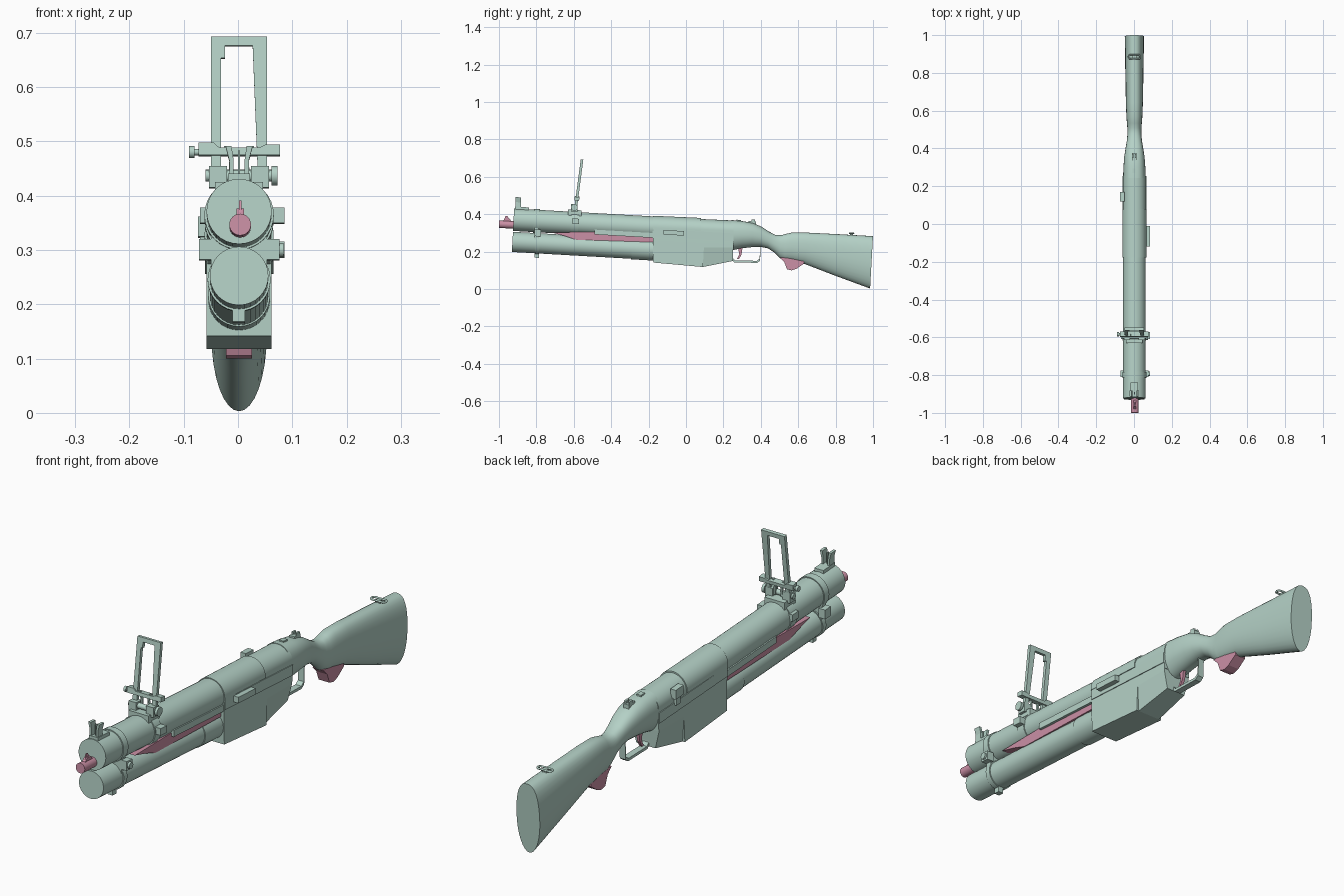
import bpy, bmesh, math
from mathutils import Vector, Matrix

TILT = -0.057          # the bore drops slightly towards the butt
CX = 0.002

def material(name, rgb):
    m = bpy.data.materials.new(name)
    m.diffuse_color = (*rgb, 1)
    return m

GREEN = material("pale green", (0.46, 0.64, 0.57))
PINK = material("dusty pink", (0.60, 0.28, 0.38))

def make(name, verts, faces, mat=GREEN, smooth=0):
    me = bpy.data.meshes.new(name)
    me.from_pydata(verts, [], faces)
    bm = bmesh.new()
    bm.from_mesh(me)
    bmesh.ops.recalc_face_normals(bm, faces=bm.faces)
    bm.to_mesh(me)
    bm.free()
    me.materials.append(mat)
    ob = bpy.data.objects.new(name, me)
    bpy.context.collection.objects.link(ob)
    if smooth:
        bpy.ops.object.select_all(action='DESELECT')
        ob.select_set(True)
        bpy.context.view_layer.objects.active = ob
        bpy.ops.object.shade_smooth_by_angle(angle=math.radians(smooth))
    return ob

def loft(name, rings, mat=GREEN, smooth=0, closed=False):
    n, k = len(rings[0]), len(rings)
    verts = [v for r in rings for v in r]
    faces = [(i*n+j, i*n+(j+1) % n, (i+1) % k*n+(j+1) % n, (i+1) % k*n+j)
             for i in range(k if closed else k-1) for j in range(n)]
    if not closed:
        faces += [tuple(range(n)), tuple(range((k-1)*n, k*n))]
    return make(name, verts, faces, mat, smooth)

def side(name, pts, x0, x1, mat=GREEN):
    """(y, z) profile extruded across x"""
    return loft(name, [[(x, y, z) for y, z in pts] for x in (x0, x1)], mat)

def front(name, pts, y0, y1, lean=TILT, mat=GREEN, smooth=0):
    """(x, z) profile extruded along y; lean lowers the far end"""
    return loft(name, [[(x, y, z+lean*(y-y0)) for x, z in pts] for y in (y0, y1)], mat, smooth)

def box(name, x, y, z, mat=GREEN):
    """box from (lo, hi) ranges, sheared along the bore"""
    return front(name, [(x[0], z[0]), (x[1], z[0]), (x[1], z[1]), (x[0], z[1])], *y, mat=mat)

def rod(name, a, b, r, r2=None, mat=GREEN, n=32):
    a, b = Vector(a), Vector(b)
    q = (b-a).to_track_quat('Z', 'Y')
    ring = lambda c, r: [c + q @ Vector((r*math.cos(t*math.tau/n), r*math.sin(t*math.tau/n), 0)) for t in range(n)]
    return loft(name, [ring(a, r), ring(b, r2 or r)], mat, 40)

def loop(name, path, r, closed=True):
    cu = bpy.data.curves.new(name, 'CURVE')
    cu.dimensions = '3D'
    cu.bevel_depth, cu.bevel_resolution = r, 2
    sp = cu.splines.new('POLY')
    sp.points.add(len(path)-1)
    for p, c in zip(sp.points, path):
        p.co = (*c, 1)
    sp.use_cyclic_u = closed
    cu.materials.append(GREEN)
    ob = bpy.data.objects.new(name, cu)
    bpy.context.collection.objects.link(ob)

def along(name, y0, y1, z, r, **kw):
    """rod along the bore; z is the height at the muzzle (y = -0.92)"""
    h = lambda y: z + TILT*(y+0.92)
    return rod(name, (CX, y0, h(y0)), (CX, y1, h(y1)), r, **kw)

# barrel, magazine tube and collars
along("barrel", -0.922, 0.0, 0.371, 0.060)
along("magazine_tube", -0.928, -0.1, 0.252, 0.054)
along("magazine_collar", -0.29, -0.15, 0.252, 0.057)
along("barrel_band_upper", -0.815, -0.785, 0.371, 0.064)
along("barrel_band_lower", -0.805, -0.783, 0.252, 0.058)
box("band_bridge", (-0.05, 0.053), (-0.81, -0.785), (0.265, 0.34))
for s in (-1, 1):
    box("band_lug", (CX+s*0.045, CX+s*0.074), (-0.81, -0.775), (0.283, 0.32))
rod("band_screw", (0.06, -0.793, 0.30), (0.084, -0.793, 0.30), 0.013, n=16)
box("sling_lug", (-0.010, 0.013), (-0.81, -0.785), (0.168, 0.20))

# inner rod with its post
rod("inner_rod", (0.004, -1.0, 0.347), (0.004, -0.9, 0.342), 0.020, mat=PINK, n=24)
side("rod_post_base", [(-0.985, 0.36), (-0.965, 0.377), (-0.945, 0.377), (-0.93, 0.36)], -0.003, 0.011, PINK)
side("rod_post", [(-0.975, 0.365), (-0.965, 0.391), (-0.955, 0.391), (-0.94, 0.365)], 0.002, 0.006, PINK)

# front sight: base, two flared ears and a post
box("front_sight_base", (-0.018, 0.022), (-0.915, -0.84), (0.41, 0.441))
for s in (-1, 1):
    front("front_sight_ear", [(CX+s*a, z) for a, z in
          [(0.018, 0.43), (0.018, 0.465), (0.025, 0.492), (0.014, 0.492), (0.010, 0.465), (0.010, 0.43)]], -0.912, -0.882)
box("front_sight_post", (0.000, 0.004), (-0.903, -0.89), (0.43, 0.483))

# action bar between the tubes with side rails
side("action_bar", [(-0.72, 0.303), (-0.5, 0.305), (-0.15, 0.285), (-0.15, 0.25), (-0.59, 0.264), (-0.645, 0.283)],
     -0.045, 0.049, PINK)
for s in (-1, 1):
    box("side_rail", (CX+s*0.035, CX+s*0.058), (-0.49, -0.16), (0.292, 0.318))

# ladder sight: clamp, hinge, leaf and slider
along("sight_clamp", -0.615, -0.575, 0.371, 0.0635)
box("sight_base", (-0.042, 0.046), (-0.63, -0.56), (0.385, 0.425))
for s in (-1, 1):
    box("sight_knuckle", (CX+s*0.022, CX+s*0.055), (-0.615, -0.58), (0.415, 0.455))
    box("clamp_lug", (CX+s*0.05, CX+s*(0.084 if s > 0 else 0.072)), (-0.61, -0.572), (0.35, 0.378))
    front("sight_bracket", [(CX+s*a, z) for a, z in
          [(0.012, 0.43), (0.012, 0.465), (0.02, 0.492), (0.028, 0.492), (0.018, 0.465), (0.02, 0.43)]], -0.592, -0.582)
rod("hinge_pin", (-0.06, -0.597, 0.437), (0.064, -0.597, 0.437), 0.011, n=16)
rod("hinge_knob", (0.062, -0.597, 0.437), (0.073, -0.597, 0.437), 0.018, n=16)
leaf = front("sight_leaf", [(-0.05, 0.43), (-0.05, 0.695), (0.053, 0.695), (0.053, 0.43), (0.037, 0.43),
             (0.027, 0.678), (-0.024, 0.678), (-0.024, 0.655), (-0.031, 0.655), (-0.031, 0.43)], -0.596, -0.582, 0)
slider = [front("sight_slider", [(-0.073, 0.474), (-0.073, 0.497), (-0.045, 0.497), (-0.035, 0.488), (0.04, 0.488),
                (0.05, 0.493), (0.077, 0.493), (0.077, 0.474)], -0.602, -0.576, 0),
          rod("slider_screw", (-0.082, -0.589, 0.481), (-0.07, -0.589, 0.481), 0.006, n=12),
          rod("slider_knob", (-0.09, -0.589, 0.481), (-0.08, -0.589, 0.481), 0.011, n=16)]
pivot = Matrix.Translation((0, -0.59, 0.44))
for ob in [leaf] + slider:
    ob.matrix_world = pivot @ Matrix.Rotation(-0.13, 4, 'X') @ pivot.inverted()

# receiver: arched top, loading cover, deep lower housing
def arch(w, z0, z1, top):
    return [(CX+w, z0)] + [(CX+w*math.cos(t*math.pi/20), z1+(top-z1)*math.sin(t*math.pi/20)) for t in range(21)] + [(CX-w, z0)]

front("receiver_top", arch(0.060, 0.25, 0.33, 0.386), -0.175, 0.255, -0.045, smooth=35)
front("receiver_cover", arch(0.0635, 0.322, 0.33, 0.392), -0.177, 0.08, -0.045, smooth=35)
side("receiver_lower", [(-0.178, 0.31), (-0.175, 0.142), (0.09, 0.118), (0.10, 0.30)], -0.058, 0.062)
rear = [(0.09, 0.118, 0.05), (0.25, 0.15, 0.042), (0.253, 0.222, 0.060), (0.253, 0.29, 0.060), (0.09, 0.30, 0.060), (0.09, 0.222, 0.060)]
ribs = [[(CX+s*w, y, z) for s in (-1, 1)] for y, z, w in rear]
make("receiver_rear", [v for r in ribs for v in r],
     [(2*i, 2*i+1, (2*i+3) % 12, (2*i+2) % 12) for i in range(6)] +
     [(0+s, 2+s, 4+s, 10+s) for s in (0, 1)] + [(10+s, 4+s, 6+s, 8+s) for s in (0, 1)])
for s in (-1, 1):
    box("receiver_seam_plate", (CX+s*0.058, CX+s*0.063), (-0.175, 0.253), (0.28, 0.322))
box("ejection_plate", (0.055, 0.086), (-0.12, -0.01), (0.292, 0.316))
box("left_catch", (-0.074, -0.05), (0.12, 0.17), (0.325, 0.362))
box("left_catch_tab", (-0.070, -0.05), (0.135, 0.16), (0.295, 0.335))

# grip neck and stock: rounded sections (y, bottom, top, half width)
def section(y, zb, zt, w, n=32):
    c, h, ring = (zb+zt)/2, (zt-zb)/2, []
    for i in range(n):
        t = i*math.tau/n
        e = 2/2.5 if math.sin(t) > 0 else 1
        p = lambda v: math.copysign(abs(v)**e, v)
        z = c + h*p(math.sin(t))
        ring.append((CX + w*p(math.cos(t)), y + 0.055*(z-c), z))
    return ring

loft("stock", [section(*s) for s in [
    (0.24, 0.205, 0.369, 0.060), (0.30, 0.218, 0.363, 0.058), (0.355, 0.224, 0.353, 0.054), (0.40, 0.226, 0.334, 0.047),
    (0.44, 0.218, 0.308, 0.040), (0.475, 0.195, 0.290, 0.037), (0.505, 0.165, 0.288, 0.037), (0.53, 0.152, 0.295, 0.039),
    (0.565, 0.149, 0.303, 0.042), (0.64, 0.134, 0.302, 0.045), (0.80, 0.073, 0.294, 0.048), (0.992, 0.003, 0.283, 0.051)]],
    smooth=40)
side("grip_spur", [(0.50, 0.17), (0.525, 0.145), (0.54, 0.106), (0.565, 0.10), (0.59, 0.108), (0.63, 0.136), (0.63, 0.17)],
     -0.022, 0.026, PINK)

# trigger, guard, rear notch and sling loop
def strap(name, path, w, t):
    outer = path + [(y+(0.34-y)*t*4, z+t) for y, z in reversed(path)]
    side(name, outer, CX-w, CX+w)
strap("trigger_guard", [(0.245, 0.225), (0.247, 0.155), (0.258, 0.143), (0.38, 0.140), (0.396, 0.152), (0.40, 0.232)], 0.013, 0.011)
side("trigger", [(0.275, 0.24), (0.285, 0.185), (0.272, 0.160), (0.283, 0.160), (0.297, 0.185), (0.305, 0.24)], -0.004, 0.008, PINK)
box("rear_notch_base", (-0.010, 0.014), (0.335, 0.375), (0.345, 0.364))
for s in (-1, 1):
    box("rear_notch_ear", (CX+s*0.004, CX+s*0.012), (0.35, 0.37), (0.355, 0.373))
box("top_catch", (-0.008, 0.012), (0.27, 0.295), (0.35, 0.371))
loop("sling_loop", [(CX + s*0.022 + 0.010*math.cos(a), 0.885 + 0.011*math.sin(a), 0.299)
                    for s, o in ((1, -90), (-1, 90)) for a in (math.radians(o+d) for d in range(0, 181, 30))], 0.004)
box("sling_loop_post", (-0.008, 0.012), (0.878, 0.892), (0.28, 0.300))
